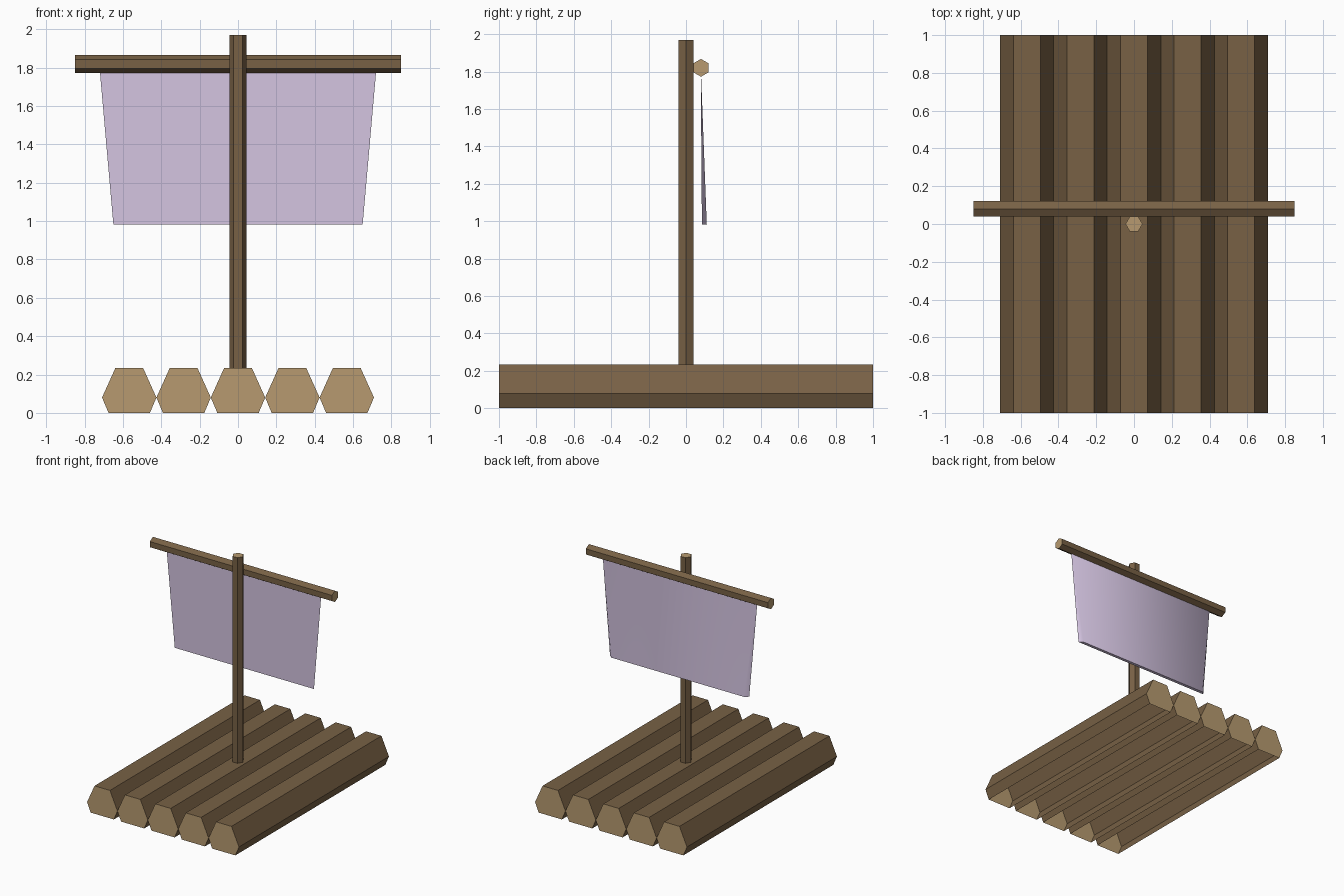
import bpy
import bmesh
from mathutils import Vector
from math import cos, sin, pi, radians

if "Cube" in bpy.data.objects:
    bpy.data.objects.remove(bpy.data.objects["Cube"])


def material(name, rgb):
    m = bpy.data.materials.new(name)
    m.diffuse_color = (*rgb, 1)
    m.use_nodes = True
    m.node_tree.nodes["Principled BSDF"].inputs["Base Color"].default_value = m.diffuse_color
    return m


def srgb(*c):
    return [((v / 255 + 0.055) / 1.055) ** 2.4 for v in c]


bark = material("bark brown", srgb(120, 97, 69))
cut_wood = material("cut wood tan", srgb(183, 154, 112))
cloth = material("pale lilac cloth", srgb(213, 197, 226))


def loft(name, start, end, mats, skip=()):
    """Solid between two matching rings; the caps use the last material.
    Faces listed in skip are left open."""
    n = len(start)
    faces = [(i, (i + 1) % n, n + (i + 1) % n, n + i) for i in range(n)]
    faces += [tuple(reversed(range(n))), tuple(range(n, 2 * n))]
    me = bpy.data.meshes.new(name)
    me.from_pydata([tuple(v) for v in start + end], [], faces)
    for m in mats:
        me.materials.append(m)
    for p in me.polygons[n:]:
        p.material_index = len(mats) - 1
    ob = bpy.data.objects.new(name, me)
    bpy.context.collection.objects.link(ob)
    # Outward normals, then the open faces
    bm = bmesh.new()
    bm.from_mesh(me)
    bmesh.ops.recalc_face_normals(bm, faces=bm.faces)
    bm.faces.ensure_lookup_table()
    bmesh.ops.delete(bm, geom=[bm.faces[i] for i in skip], context="FACES")
    bm.to_mesh(me)
    bm.free()
    return ob


def hexagon(r):
    return [(r * cos(i * pi / 3), r * sin(i * pi / 3)) for i in range(6)]


wood = [bark, cut_wood]

# Five deck logs with a flattened six-sided section, open underneath
section = [(-0.108, 0), (0.108, 0), (0.1418, 0.08),
           (0.072, 0.235), (-0.072, 0.235), (-0.1418, 0.08)]
for k in range(-2, 3):
    ring = [Vector((x + 0.2836 * k, -1, z)) for x, z in section]
    loft(f"log_{k + 3}", ring, [v + Vector((0, 2, 0)) for v in ring], wood, skip=[0])

# Mast standing on the middle log, open where it meets the deck
ring = [Vector((a, b, 0.235)) for a, b in hexagon(0.045)]
loft("mast", ring, [v + Vector((0, 0, 1.735)) for v in ring], wood, skip=[6])

# Yard behind the mast
ring = [Vector((-0.85, 0.08 + b, 1.82 + a)) for a, b in hexagon(0.0475)]
loft("yard", ring, [v + Vector((1.7, 0, 0)) for v in ring], wood)


# Sail: flat front, back swelling toward the lower edge with sloped sides
def sail_ring(z, half, inset, front, back):
    return [Vector((x, y, z)) for x, y in
            ((-half, front), (half, front), (half - inset, back), (inset - half, back))]


sail = loft("sail", sail_ring(0.983, 0.65, 0.03, 0.085, 0.111),
            sail_ring(1.80, 0.722, 0.002, 0.079, 0.08), [cloth])
bpy.ops.object.select_all(action="DESELECT")
sail.select_set(True)
bpy.context.view_layer.objects.active = sail
bpy.ops.object.shade_smooth_by_angle(angle=radians(60))
